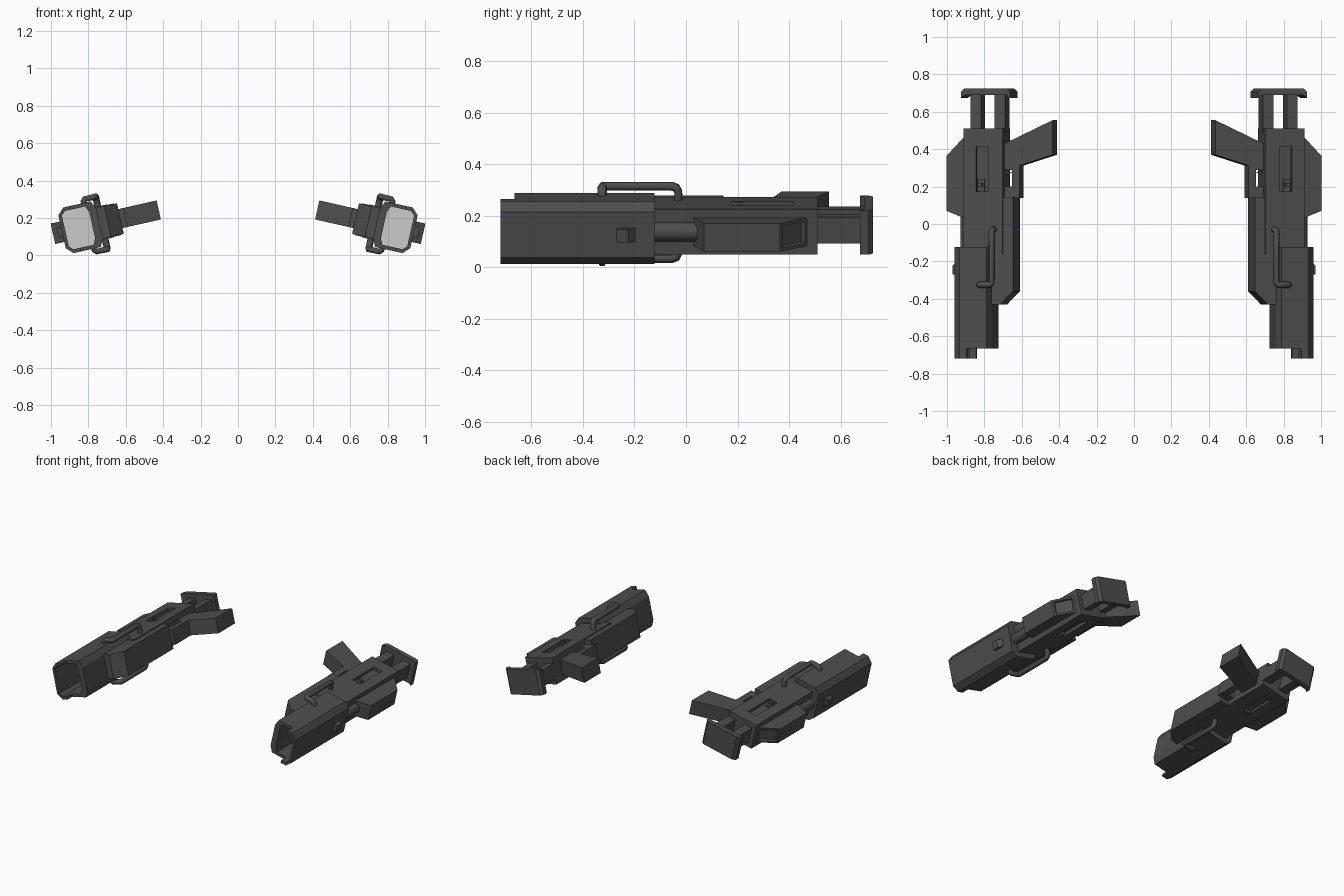
import bpy, bmesh, math
from mathutils import Matrix, Vector

if "Cube" in bpy.data.objects:
    bpy.data.objects.remove(bpy.data.objects["Cube"])

# Each rifle lies rolled on its side: local axes are u (rifle up), y (length), w (thickness)
ROLL = Matrix.Translation((0.77, 0, 0.165)) @ Matrix.Rotation(math.radians(12.7), 4, 'Y')

dark = bpy.data.materials.new("dark_metal")
dark.diffuse_color = (0.075, 0.075, 0.075, 1)
dark.use_nodes = True
dark.node_tree.nodes["Principled BSDF"].inputs["Base Color"].default_value = dark.diffuse_color


def finish(obj, cuts=(), mat=dark):
    """Cut the part, then mirror it to the second rifle."""
    bpy.context.collection.objects.link(obj)
    if mat:
        obj.data.materials.append(mat)
    for c in cuts:
        m = obj.modifiers.new("cut", 'BOOLEAN')
        m.object, m.operation, m.solver = c, 'DIFFERENCE', 'EXACT'
    obj.modifiers.new("mirror", 'MIRROR').use_mirror_merge = False
    return obj


def prism_mesh(name, pts, a, b, along, edit=None):
    """Extrude a profile: (u, y) pairs along w, or (u, w) pairs along y."""
    def place(p, t):
        return Vector((p[0], p[1], t) if along == 'w' else (p[0], t, p[1]))
    bm = bmesh.new()
    lo = [bm.verts.new(place(p, a)) for p in pts]
    hi = [bm.verts.new(place(p, b)) for p in pts]
    bm.faces.new(lo)
    bm.faces.new(hi)
    n = len(pts)
    for i in range(n):
        j = (i + 1) % n
        bm.faces.new((lo[i], lo[j], hi[j], hi[i]))
    bmesh.ops.recalc_face_normals(bm, faces=bm.faces)
    if edit:
        edit(bm)
    bm.transform(ROLL)
    me = bpy.data.meshes.new(name)
    bm.to_mesh(me)
    bm.free()
    return bpy.data.objects.new(name, me)


def prism(name, pts, a, b, along='w', cuts=(), edit=None, mat=dark):
    return finish(prism_mesh(name, pts, a, b, along, edit), cuts, mat)


def rect(u0, u1, y0, y1):
    return [(u0, y0), (u1, y0), (u1, y1), (u0, y1)]


def cutter(name, pts, a, b, along='w'):
    o = prism_mesh(name, pts, a, b, along)
    bpy.context.collection.objects.link(o)
    o.hide_render = True
    o.display_type = 'WIRE'
    return o


def sym(half):
    return half + [(u, -w) for u, w in reversed(half)]


# Barrel shroud: chamfered hollow tube with a stepped muzzle
bore = sym([(0.01, 0.07), (0.025, 0.105), (0.135, 0.105), (0.157, 0.085)])
bore_cut = cutter("bore_cutter", bore, -0.8, -0.2, 'y')
step_cut = cutter("muzzle_step_cutter", rect(-0.1, 0.1, -0.8, -0.665), -0.2, 0.2)
prism("barrel_shroud", sym([(-0.03, 0.08), (-0.01, 0.125), (0.14, 0.125), (0.175, 0.09)]),
      -0.72, -0.123, 'y', [bore_cut, step_cut])
prism("bore_back_plate", bore, -0.21, -0.197, 'y', mat=None)

# Receiver with a slot on both flat sides
slots = [cutter("slot_cutter", rect(-0.01, 0.055, 0.175, 0.415), s * 0.068, s * 0.15)
         for s in (-1, 1)]
prism("receiver", rect(-0.09, 0.125, -0.16, 0.51), -0.09, 0.09, cuts=slots)
for s in (-1, 1):
    prism("bolt_peg", rect(0.012, 0.05, 0.175, 0.24), s * 0.06, s * 0.08)
    prism("bolt_stud", rect(0.02, 0.045, 0.2, 0.22), s * 0.07, s * 0.1)

# Fore block under the receiver
prism("fore_block", [(-0.145, 0.145), (-0.145, -0.36), (-0.075, -0.43),
                     (-0.015, -0.43), (-0.015, 0.145)], -0.084, 0.084)

# Trigger guard and grip
guard_cut = cutter("guard_cutter", rect(-0.132, -0.091, 0.2, 0.29), -0.1, 0.1)
prism("trigger_guard", rect(-0.173, -0.08, 0.14, 0.335), -0.052, 0.052, cuts=[guard_cut])
prism("trigger", [(-0.08, 0.265), (-0.08, 0.29), (-0.12, 0.275)], -0.01, 0.01)
prism("grip", [(-0.355, 0.37), (-0.355, 0.555), (-0.08, 0.425), (-0.08, 0.29),
               (-0.165, 0.31)], -0.052, 0.052)


# Upper housing with a recessed window on its rear slope
def window(bm):
    bm.faces.ensure_lookup_table()
    bm.normal_update()
    slope = max(bm.faces, key=lambda f: min(f.normal.x, f.normal.y))
    bmesh.ops.inset_individual(bm, faces=[slope], thickness=0.018)
    bmesh.ops.inset_individual(bm, faces=[slope], thickness=0.006, depth=-0.015)


prism("upper_housing", [(0.11, 0.03), (0.125, 0.03), (0.225, 0.07), (0.225, 0.365),
                        (0.125, 0.47), (0.11, 0.47)], -0.056, 0.056, edit=window)

# Gas tube and side knob
circle = [(0.125 + 0.037 * math.cos(i * math.tau / 16), 0.037 * math.sin(i * math.tau / 16))
          for i in range(16)]
tube = prism("gas_tube", circle, -0.15, 0.06, 'y')
for p in tube.data.polygons:
    p.use_smooth = len(p.vertices) == 4
prism("shroud_knob", [(0.16, -0.27), (0.2, -0.27), (0.2, -0.225), (0.172, -0.195),
                      (0.16, -0.195)], -0.026, 0.026)

# Stock: two struts and a flared butt plate
for u in (-0.065, 0.067):
    prism("stock_strut", rect(u - 0.029, u + 0.029, 0.49, 0.7), -0.052, 0.052)
prism("butt_plate", [(-0.13, 0.675), (-0.13, 0.707), (-0.112, 0.725), (0.122, 0.725),
                     (0.14, 0.707), (0.14, 0.675), (0.118, 0.69), (-0.108, 0.69)],
      -0.087, 0.087)

# Bent carry bars on both flat sides
path = [(0.028, -0.325, 0.11), (0.028, -0.325, 0.133), (0.018, -0.325, 0.144),
        (-0.026, -0.325, 0.144), (-0.037, -0.321, 0.144), (-0.041, -0.31, 0.144),
        (-0.041, -0.055, 0.144), (-0.041, -0.038, 0.138), (-0.041, -0.03, 0.122),
        (-0.041, -0.03, 0.08)]
for s in (-1, 1):
    cu = bpy.data.curves.new("carry_bar", 'CURVE')
    cu.dimensions = '3D'
    cu.bevel_depth = 0.018
    cu.bevel_resolution = 1
    cu.use_fill_caps = True
    sp = cu.splines.new('POLY')
    sp.points.add(len(path) - 1)
    for pt, (u, y, w) in zip(sp.points, path):
        pt.co = (*(ROLL @ Vector((u, y, s * w))), 1)
    finish(bpy.data.objects.new("carry_bar", cu))
